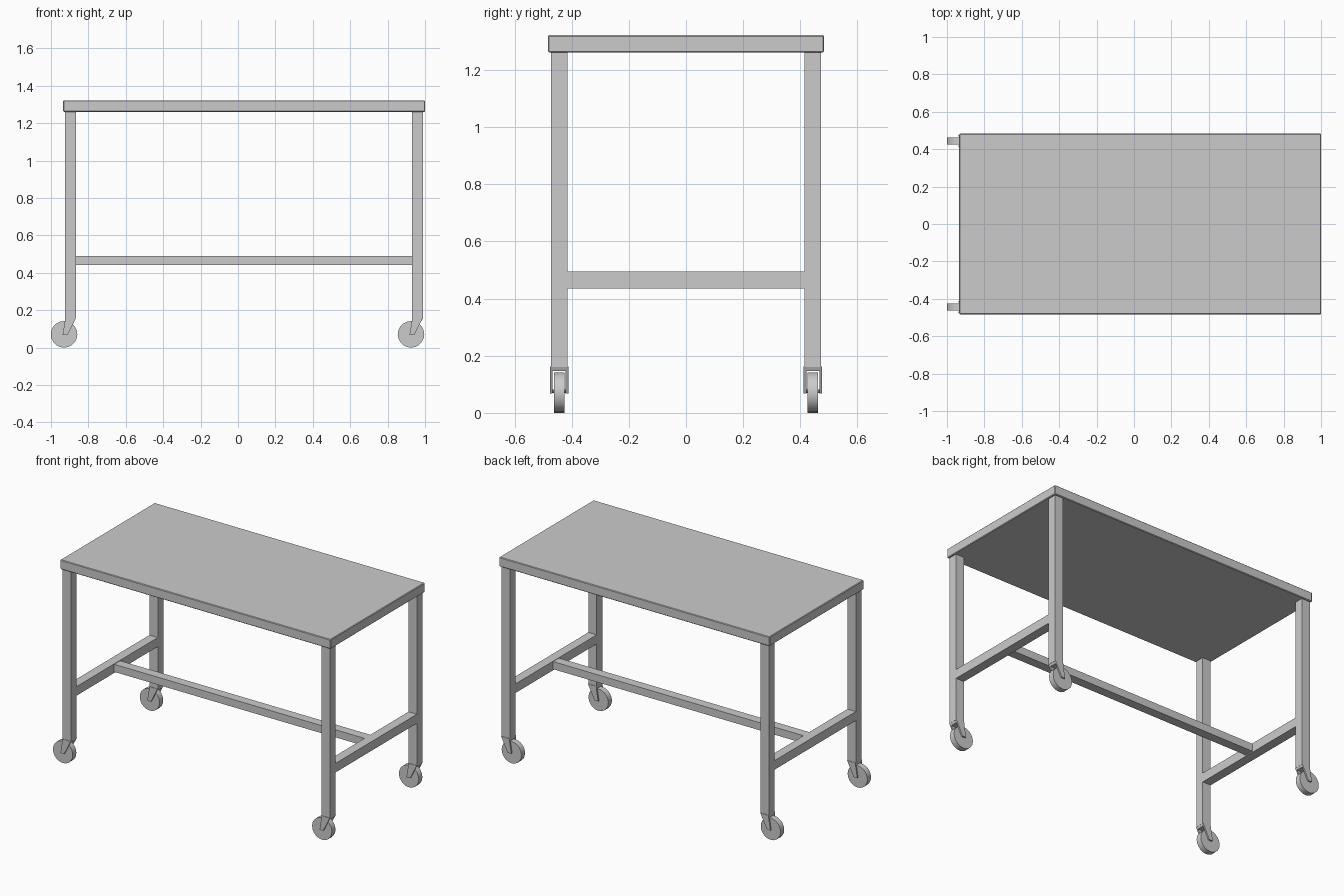
import bpy, bmesh
from math import pi

if "Cube" in bpy.data.objects:
    bpy.data.objects.remove(bpy.data.objects["Cube"])

LEG_X = {"left": -0.895, "right": 0.96}
LEG_Y = {"front": -0.444, "back": 0.444}


def box(name, x, y, z, bevel=0):
    """Box from (min, max) ranges on each axis."""
    size = [r[1] - r[0] for r in (x, y, z)]
    mid = [(r[0] + r[1]) / 2 for r in (x, y, z)]
    bpy.ops.mesh.primitive_cube_add(size=1, location=mid)
    ob = bpy.context.object
    ob.name = name
    ob.scale = size
    bpy.ops.object.transform_apply(location=False, rotation=False, scale=True)
    if bevel:
        m = ob.modifiers.new("bevel", 'BEVEL')
        m.width = bevel
        m.segments = 1
    return ob


def fork(name, cx, cy):
    """Raked U-shaped caster fork: two tapered cheeks under a top plate."""
    cheek = [(-0.030, 0.146), (-0.030, 0.162), (0.030, 0.162),
             (-0.017, 0.068), (-0.043, 0.068)]
    plate = [(-0.030, 0.146), (-0.030, 0.162), (0.030, 0.162), (0.023, 0.146)]
    bm = bmesh.new()
    for prof, y0, y1 in ((cheek, -0.032, -0.023), (plate, -0.023, 0.023),
                         (cheek, 0.023, 0.032)):
        f = bm.faces.new([bm.verts.new((px, y0, pz)) for px, pz in prof])
        ext = bmesh.ops.extrude_face_region(bm, geom=[f], use_keep_orig=True)
        verts = [g for g in ext["geom"] if isinstance(g, bmesh.types.BMVert)]
        bmesh.ops.translate(bm, verts=verts, vec=(0, y1 - y0, 0))
    bmesh.ops.recalc_face_normals(bm, faces=bm.faces)
    me = bpy.data.meshes.new(name)
    bm.to_mesh(me)
    bm.free()
    ob = bpy.data.objects.new(name, me)
    ob.location = (cx, cy, 0)
    bpy.context.collection.objects.link(ob)


def cylinder(name, loc, r, depth, n):
    bpy.ops.mesh.primitive_cylinder_add(vertices=n, radius=r, depth=depth,
                                        location=loc, rotation=(pi / 2, 0, 0))
    bpy.context.object.name = name
    bpy.ops.object.shade_smooth_by_angle(angle=0.6)


# Table top with a fine edge chamfer
box("table_top", (-0.935, 1.0), (-0.483, 0.483), (1.261, 1.322), 0.004)

# Legs with casters
for sx, x in LEG_X.items():
    for sy, y in LEG_Y.items():
        tag = f"{sy}_{sx}"
        box(f"leg_{tag}", (x - 0.03, x + 0.03), (y - 0.029, y + 0.029), (0.16, 1.262))
        fork(f"caster_fork_{tag}", x, y)
        cylinder(f"caster_wheel_{tag}", (x - 0.035, y, 0.071), 0.071, 0.037, 20)
        cylinder(f"caster_axle_{tag}", (x - 0.030, y, 0.076), 0.006, 0.06, 10)

    # Side rail between front and back legs
    box(f"side_rail_{sx}", (x - 0.03, x + 0.03), (-0.415, 0.415), (0.435, 0.494))

# Long stretcher joining the side rails
box("stretcher", (-0.865, 0.93), (-0.03, 0.03), (0.442, 0.491))
